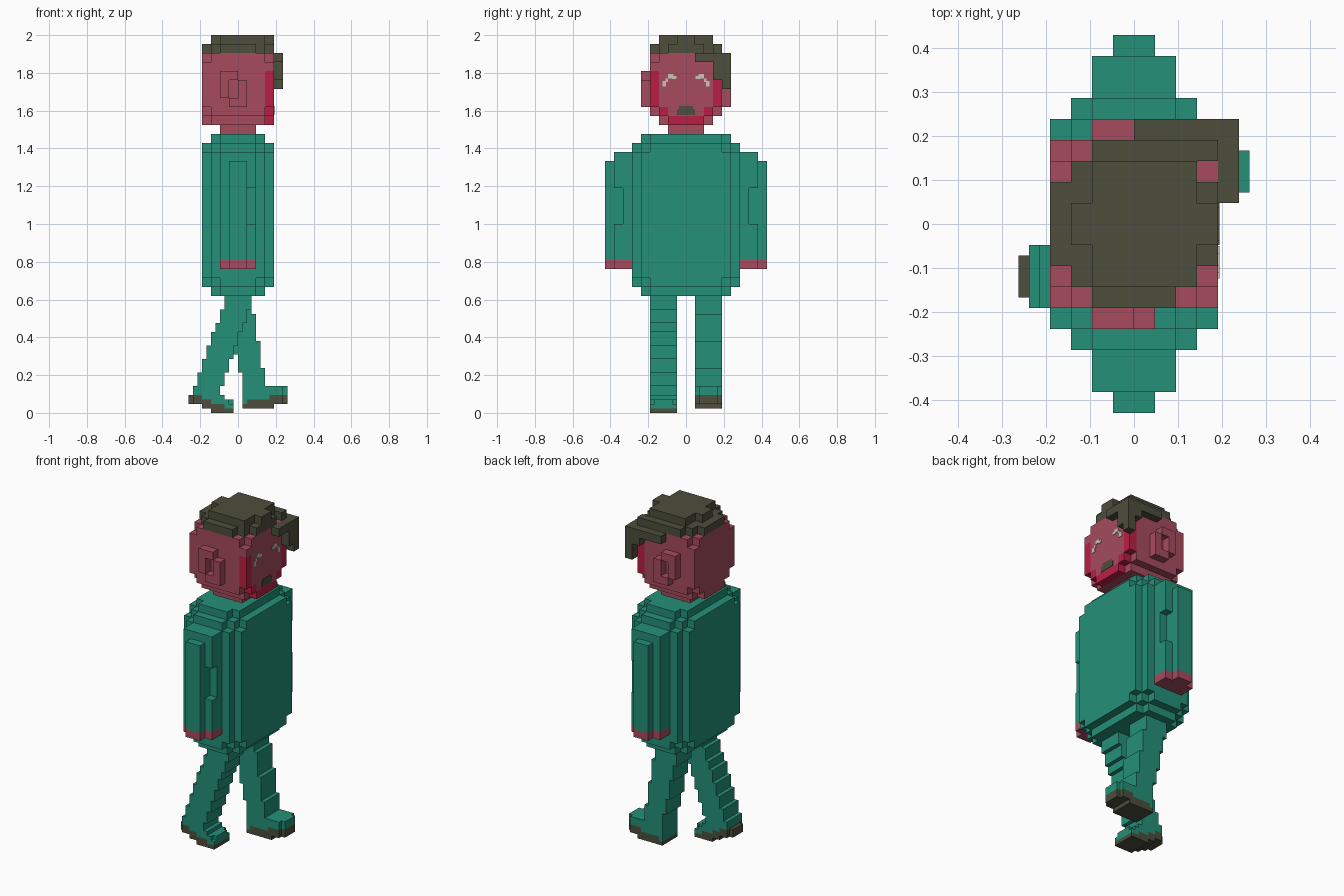
import bpy, bmesh, math

if "Cube" in bpy.data.objects:
    bpy.data.objects.remove(bpy.data.objects["Cube"], do_unlink=True)

V = 2 / 42          # block size; the figure is 42 blocks tall
H = V / 2           # half block, used for the stepped legs


def linear(c):
    c /= 255
    return c / 12.92 if c <= 0.04045 else ((c + 0.055) / 1.055) ** 2.4


MATS = {}
for name, rgb in {"teal": (36, 144, 120), "rose": (166, 75, 93), "crimson": (186, 31, 69),
                  "dark_olive": (77, 78, 60), "pale_grey": (200, 196, 188)}.items():
    m = bpy.data.materials.new(name)
    m.use_nodes = True
    col = tuple(linear(c) for c in rgb) + (1,)
    m.diffuse_color = col
    m.node_tree.nodes["Principled BSDF"].inputs["Base Color"].default_value = col
    MATS[name] = m

# Quad corners for each outward direction of a block
SIDES = {(1, 0, 0): [(1, 0, 0), (1, 1, 0), (1, 1, 1), (1, 0, 1)],
         (-1, 0, 0): [(0, 0, 0), (0, 0, 1), (0, 1, 1), (0, 1, 0)],
         (0, 1, 0): [(0, 1, 0), (0, 1, 1), (1, 1, 1), (1, 1, 0)],
         (0, -1, 0): [(0, 0, 0), (1, 0, 0), (1, 0, 1), (0, 0, 1)],
         (0, 0, 1): [(0, 0, 1), (1, 0, 1), (1, 1, 1), (0, 1, 1)],
         (0, 0, -1): [(0, 0, 0), (0, 1, 0), (1, 1, 0), (1, 0, 0)]}


def fill(cells, x, y, z, mat):
    """Fill a block range with a colour, or clear it with None."""
    for i in range(*x):
        for j in range(*y):
            for k in range(*z):
                if mat:
                    cells[i, j, k] = mat
                else:
                    cells.pop((i, j, k), None)


def build(name, cells, size=V):
    """Skin the exposed sides of the blocks and merge flat areas."""
    names = sorted(set(cells.values()))
    mesh = bpy.data.meshes.new(name)
    for n in names:
        mesh.materials.append(MATS[n])
    bm = bmesh.new()
    verts = {}
    for p, mat in cells.items():
        for d, quad in SIDES.items():
            if tuple(a + b for a, b in zip(p, d)) in cells:
                continue
            vs = []
            for q in quad:
                key = tuple(a + b for a, b in zip(p, q))
                if key not in verts:
                    verts[key] = bm.verts.new([c * size for c in key])
                vs.append(verts[key])
            bm.faces.new(vs).material_index = names.index(mat)
    bmesh.ops.dissolve_limit(bm, angle_limit=math.radians(1), verts=bm.verts[:],
                             edges=bm.edges[:], delimit={'MATERIAL'})
    bm.to_mesh(mesh)
    bm.free()
    ob = bpy.data.objects.new(name, mesh)
    bpy.context.collection.objects.link(ob)
    return ob


def plates(name, rects, mat):
    """Thin plates on the face; each is y0, y1, z0, z1 in blocks."""
    mesh = bpy.data.meshes.new(name)
    mesh.materials.append(MATS[mat])
    bm = bmesh.new()
    for y0, y1, z0, z1 in rects:
        box = bmesh.ops.create_cube(bm, size=1)["verts"]
        for v in box:
            v.co = (4 * V + v.co.x * 0.006,
                    ((y0 + y1) / 2 + v.co.y * (y1 - y0)) * V,
                    ((z0 + z1) / 2 + v.co.z * (z1 - z0)) * V)
    bm.to_mesh(mesh)
    bm.free()
    bpy.context.collection.objects.link(bpy.data.objects.new(name, mesh))


# Torso: rounded block
body = {}
for hx, hy, z0, z1 in [(4, 5, 15, 29), (4, 4, 14, 30), (3, 6, 15, 29), (2, 6, 14, 30),
                       (3, 5, 14, 30), (3, 4, 13, 31), (2, 5, 13, 31)]:
    fill(body, (-hx, hx), (-hy, hy), (z0, z1), "teal")
build("torso", body)

# Arms with a worn elbow notch, and hands at the cuffs
for name, s in (("front_arm", -1), ("back_arm", 1)):
    def span(a, b):
        return (a, b) if s > 0 else (-b, -a)
    arm = {}
    fill(arm, (-2, 2), span(6, 8), (16, 29), "teal")
    fill(arm, (-1, 1), span(8, 9), (16, 28), "teal")
    fill(arm, (1, 2), span(7, 8), (21, 25), None)
    for c in arm:
        if c[2] == 16:
            arm[c] = "rose"
    build(name, arm)

# Neck
neck = {}
fill(neck, (-2, 2), (-2, 2), (31, 32), "rose")
build("neck", neck)

# Head: rounded block with a crimson jaw line
head = {}
for hx, hy, z0, z1 in [(4, 4, 34, 39), (4, 3, 33, 40), (3, 4, 33, 40), (4, 2, 32, 40), (3, 3, 32, 40)]:
    fill(head, (-hx, hx), (-hy, hy), (z0, z1), "rose")
for (x, y, z) in head:
    side = y if y >= 0 else -1 - y
    if x == 3 and (z == 32 or (z == 33 and side >= 2) or (z < 38 and side == 3)):
        head[x, y, z] = "crimson"
build("head", head)

# Ears: offset ring with an open centre
for name, y in (("front_ear", -5), ("back_ear", 4)):
    ear = {}
    fill(ear, (-2, 0), (y, y + 1), (35, 38), "rose")
    fill(ear, (-1, 1), (y, y + 1), (34, 37), "rose")
    fill(ear, (-1, 0), (y, y + 1), (35, 37), None)
    build(name, ear)

# Hair cap and the fringe sweeping down one side
hair = {}
for hx, hy in ((4, 2), (3, 3), (2, 4)):
    fill(hair, (-hx, hx), (-hy, hy), (40, 41), "dark_olive")
fill(hair, (-2, 3), (-3, 3), (41, 42), "dark_olive")
fill(hair, (-3, 4), (-1, 1), (41, 42), "dark_olive")
fill(hair, (0, 5), (4, 5), (39, 40), "dark_olive")
fill(hair, (3, 5), (3, 5), (39, 40), "dark_olive")
fill(hair, (2, 4), (3, 4), (40, 41), "dark_olive")
fill(hair, (4, 5), (1, 5), (39, 40), "dark_olive")
fill(hair, (3, 5), (4, 5), (38, 40), "dark_olive")
fill(hair, (4, 5), (3, 5), (37, 40), "dark_olive")
fill(hair, (4, 5), (4, 5), (36, 37), "dark_olive")
build("hair", hair)

# Painted eyes and mouth
eye = [(1.05, 1.55, 37.1, 37.45), (1.4, 2.0, 37.2, 37.65), (2.0, 2.3, 36.8, 37.2), (2.2, 2.6, 36.3, 36.9)]
plates("eyes", eye + [(-b, -a, c, d) for a, b, c, d in eye], "pale_grey")
plates("mouth", [(-1, 1, 33.1, 33.8), (-0.8, 0.8, 33.8, 34.1)], "dark_olive")

# Forward leg, on the half-block grid, with boot and sole
leg = {}
for z in range(6, 27):
    t = max(0, 24 - z)
    fill(leg, (round(-3 + t * 0.22), round(3 + t * 0.17)), (2, 8), (z, z + 1), "teal")
fill(leg, (1, 10), (2, 8), (2, 6), "teal")
fill(leg, (10, 11), (3, 7), (2, 6), "teal")
fill(leg, (1, 8), (2, 8), (1, 2), "dark_olive")
fill(leg, (2, 7), (2, 8), (2, 3), "dark_olive")
fill(leg, (7, 10), (2, 8), (2, 4), "dark_olive")
fill(leg, (10, 11), (3, 7), (2, 4), "dark_olive")
build("back_leg", leg, H)

# Trailing leg, with the heel lifted
leg = {}
for z in range(6, 27):
    x0 = -round(3 + max(0, 24 - z) * 0.36)
    fill(leg, (x0, x0 + 6), (-8, -2), (z, z + 1), "teal")
fill(leg, (-10, -4), (-8, -2), (4, 6), "teal")
fill(leg, (-8, -3), (-8, -2), (3, 4), "teal")
fill(leg, (-6, -2), (-8, -2), (2, 3), "teal")
fill(leg, (-6, -1), (-8, -2), (1, 2), "teal")
fill(leg, (-2, -1), (-7, -3), (2, 3), "teal")
fill(leg, (-10, -8), (-8, -2), (2, 4), "dark_olive")
fill(leg, (-11, -10), (-7, -3), (2, 4), "dark_olive")
fill(leg, (-8, -6), (-8, -2), (1, 3), "dark_olive")
fill(leg, (-6, -3), (-8, -2), (1, 2), "dark_olive")
fill(leg, (-6, -1), (-8, -2), (0, 1), "dark_olive")
build("front_leg", leg, H)
